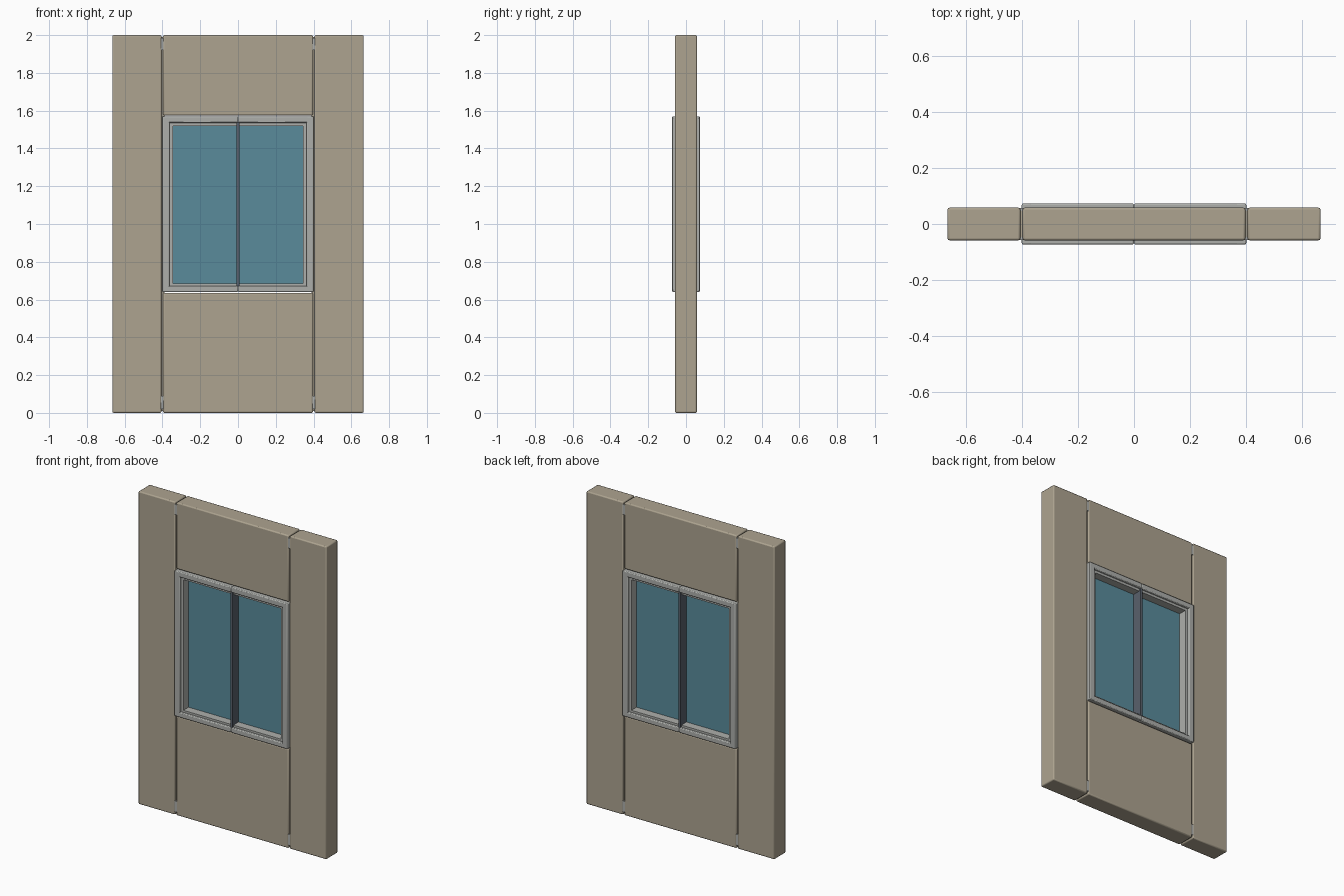
import bpy

if "Cube" in bpy.data.objects:
    bpy.data.objects.remove(bpy.data.objects["Cube"])


def material(name, color):
    m = bpy.data.materials.new(name)
    m.diffuse_color = (*color, 1)
    m.use_nodes = True
    m.node_tree.nodes["Principled BSDF"].inputs["Base Color"].default_value = m.diffuse_color
    return m


TAN = material("tan_plaster", (0.42, 0.37, 0.28))
GREY = material("grey_metal", (0.42, 0.43, 0.41))
DARK = material("dark_metal", (0.10, 0.12, 0.15))
GLASS = material("blue_glass", (0.10, 0.26, 0.33))


def box(name, x, y, z, mat, bevel=0.0):
    """Box from (min, max) ranges in x and z, and half depth y."""
    bpy.ops.mesh.primitive_cube_add(
        size=1, location=((x[0] + x[1]) / 2, 0, (z[0] + z[1]) / 2))
    o = bpy.context.object
    o.name = name
    o.scale = (x[1] - x[0], 2 * y, z[1] - z[0])
    bpy.ops.object.transform_apply(location=False, rotation=False, scale=True)
    o.data.materials.append(mat)
    if bevel:
        b = o.modifiers.new("edge", 'BEVEL')
        b.width = bevel
        b.segments = 2
        bpy.ops.object.shade_smooth_by_angle()
    return o


# Wall panels above and below the window
box("lower_panel", (-0.397, 0.397), 0.058, (0, 0.635), TAN, 0.007)
box("upper_panel", (-0.397, 0.397), 0.058, (1.575, 2), TAN, 0.007)

# Horizontal rails inside the wall, seen through the joints
box("bottom_rail", (-0.63, 0.63), 0.0565, (0.02, 0.09), GREY)
box("top_rail", (-0.63, 0.63), 0.0565, (1.92, 1.985), GREY)

for s, side in ((-1, "left"), (1, "right")):
    def span(a, b):
        return tuple(sorted((s * a, s * b)))

    # Side panel and the recessed joint beside it
    box(side + "_panel", span(0.405, 0.665), 0.058, (0, 2), TAN, 0.007)
    box(side + "_joint", span(0.39, 0.41), 0.046, (0.01, 1.99), TAN)

    # Half of the raised window frame
    box(side + "_frame_jamb", span(0.362, 0.4), 0.073, (0.64, 1.57), GREY, 0.005)
    for z0, z1, end in ((0.64, 0.672, "sill"), (1.536, 1.57, "head")):
        box(side + "_frame_" + end, span(0, 0.395), 0.073, (z0, z1), GREY, 0.005)

    # Inner stepped sash and pane
    box(side + "_sash_jamb", span(0.345, 0.365), 0.058, (0.665, 1.545), GREY)
    for z0, z1, end in ((0.665, 0.685, "bottom"), (1.52, 1.545, "top")):
        box(side + "_sash_" + end, span(0.005, 0.36), 0.058, (z0, z1), GREY)
    box(side + "_glass", span(0.004, 0.35), 0.006, (0.68, 1.525), GLASS)

# Central mullion between the panes
box("mullion", (-0.008, 0.008), 0.068, (0.67, 1.538), DARK, 0.002)
